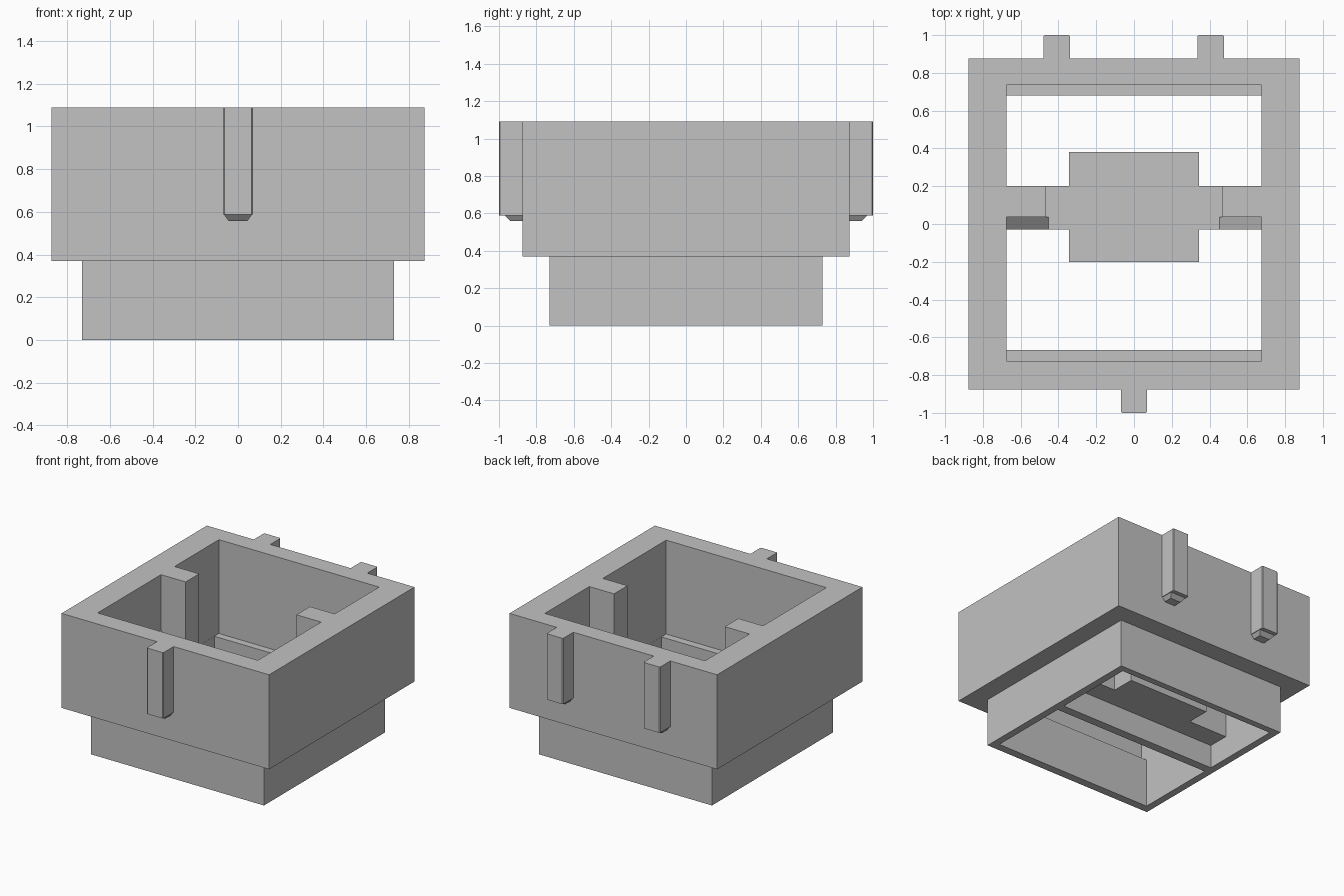
import bpy, bmesh

cube = bpy.data.objects.get("Cube")
if cube:
    bpy.data.objects.remove(cube, do_unlink=True)

grey = bpy.data.materials.new("plain grey")
grey.use_nodes = True
grey.diffuse_color = (0.54, 0.54, 0.54, 1)
grey.node_tree.nodes["Principled BSDF"].inputs["Base Color"].default_value = (0.54, 0.54, 0.54, 1)

TOP, STEP, SLAB_LOW, SLAB_TOP = 1.09, 0.37, 0.18, 0.37
INNER = 0.675


def finish(name, bm):
    bmesh.ops.recalc_face_normals(bm, faces=bm.faces)
    mesh = bpy.data.meshes.new(name)
    bm.to_mesh(mesh)
    bm.free()
    mesh.materials.append(grey)
    obj = bpy.data.objects.new(name, mesh)
    bpy.context.collection.objects.link(obj)
    return obj


def rings(name, loops, closed=False):
    """Skin a stack of equal-length point loops; closed joins last to first."""
    bm = bmesh.new()
    rows = [[bm.verts.new(p) for p in loop] for loop in loops]
    n = len(rows[0])
    pairs = list(zip(rows, rows[1:]))
    if closed:
        pairs.append((rows[-1], rows[0]))
    else:
        bm.faces.new(rows[0])
        bm.faces.new(rows[-1])
    for a, b in pairs:
        for i in range(n):
            j = (i + 1) % n
            bm.faces.new((a[i], a[j], b[j], b[i]))
    return finish(name, bm)


def rect(x0, x1, y0, y1, z):
    return [(x0, y0, z), (x1, y0, z), (x1, y1, z), (x0, y1, z)]


def box(name, x0, x1, y0, y1, z0, z1):
    return rings(name, [rect(x0, x1, y0, y1, z0), rect(x0, x1, y0, y1, z1)])


# Stepped hollow body with an inner ledge at front and back
def frame(h, y0, y1, z):
    return rect(-h, h, y0, y1, z)


rings("body", [
    frame(0.73, -0.73, 0.73, 0), frame(0.73, -0.73, 0.73, STEP),
    frame(0.875, -0.875, 0.875, STEP), frame(0.875, -0.875, 0.875, TOP),
    frame(INNER, -0.725, 0.735, TOP), frame(INNER, -0.725, 0.735, STEP + 0.005),
    frame(INNER - 0.001, -0.667, 0.68, STEP + 0.005), frame(INNER - 0.001, -0.667, 0.68, 0),
], closed=True)

# Cross-shaped slab spanning the cavity
half = [(0.345, -0.2), (0.345, -0.03), (INNER, -0.03),
        (INNER, 0.2), (0.345, 0.2), (0.345, 0.38)]
cross = half + [(-x, y) for x, y in reversed(half)]
rings("cross_slab", [[(x, y, z) for x, y in cross] for z in (SLAB_LOW, SLAB_TOP)])

# Thin divider below the slab
box("divider", -INNER, INNER, -0.03, 0.037, 0, SLAB_LOW)

# Side posts and sloped gussets
for side, s in (("right", -1), ("left", 1)):
    x0, x1 = sorted((s * 0.467, s * INNER))
    box(side + "_post", x0, x1, 0.037, 0.2, SLAB_TOP, TOP)
    tri = [(s * INNER, SLAB_TOP), (s * 0.453, SLAB_TOP), (s * INNER, SLAB_TOP + 0.3)]
    rings(side + "_gusset", [[(x, y, z) for x, z in tri] for y in (-0.03, 0.037)])


# Outer ribs with tapered feet
def rib(name, cx, d):
    c = 0.006
    plan = [(-0.07, 0.875), (0.07, 0.875), (0.07, 1 - c), (0.07 - c, 1),
            (c - 0.07, 1), (-0.07, 1 - c)]
    rings(name, [[(cx + x, d * y, z) for x, y in plan] for z in (0.588, TOP)])
    foot = [[(cx + x, d * y, z) for x, y in
             ((-w, 0.875), (w, 0.875), (w, out), (-w, out))]
            for w, out, z in ((0.045, 0.94, 0.558), (0.066, 0.968, 0.588))]
    rings(name + "_foot", foot)


rib("front_rib", 0, -1)
rib("back_right_rib", -0.41, 1)
rib("back_left_rib", 0.407, 1)
